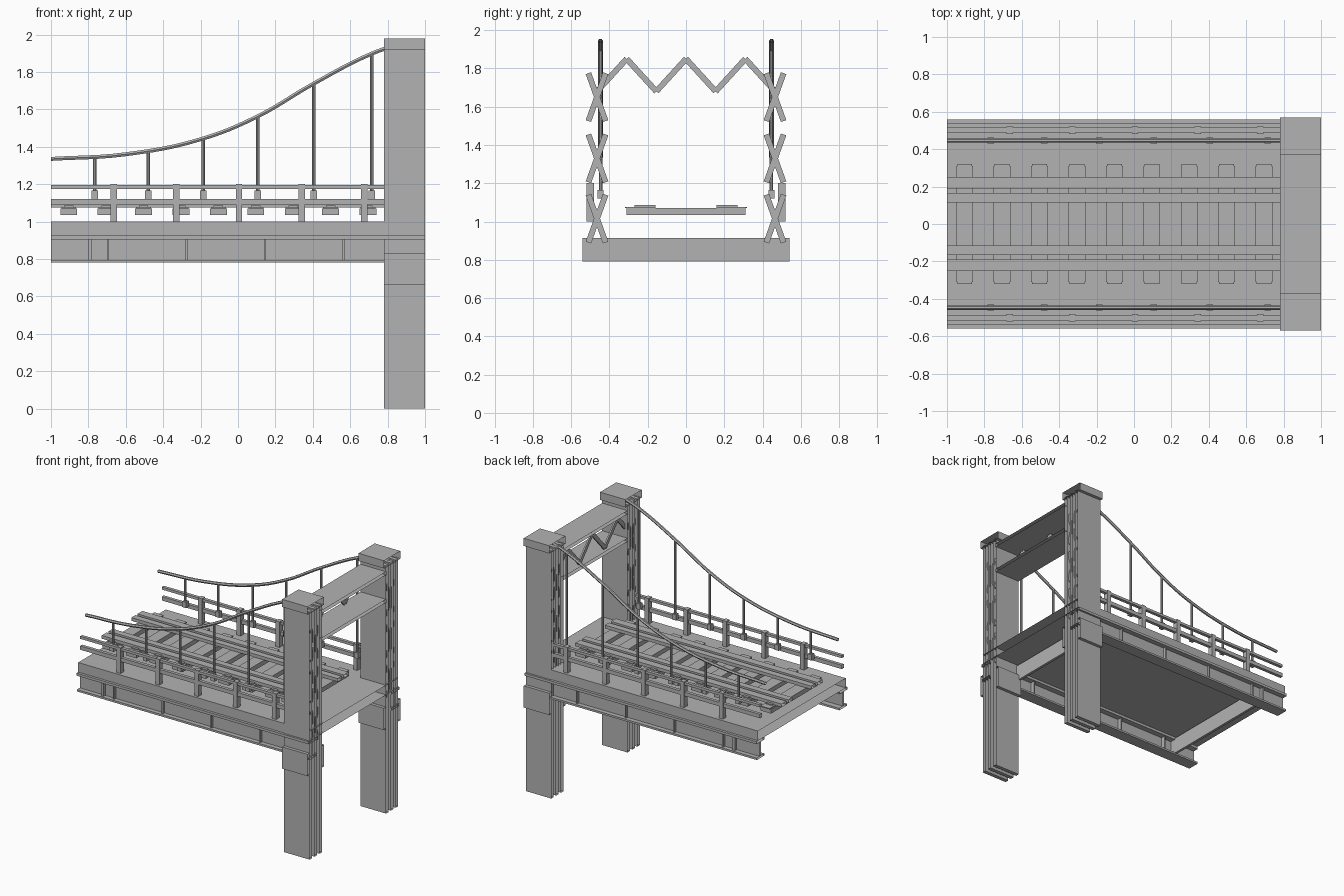
import bpy
import bmesh
from mathutils import Matrix, Vector

old = bpy.data.objects.get("Cube")
if old:
    bpy.data.objects.remove(old, do_unlink=True)

steel = bpy.data.materials.new("steel_grey")
steel.use_nodes = True
GREY = (0.45, 0.45, 0.45, 1)
steel.diffuse_color = GREY
steel.node_tree.nodes["Principled BSDF"].inputs["Base Color"].default_value = GREY


def add_box(bm, x, y, z, open_ends=False):
    """Box from (low, high) ranges; open_ends leaves out the faces across x."""
    size = Vector((x[1] - x[0], y[1] - y[0], z[1] - z[0]))
    mid = Vector((x[0] + x[1], y[0] + y[1], z[0] + z[1])) / 2
    mat = Matrix.Translation(mid) @ Matrix.Diagonal((*size, 1))
    verts = bmesh.ops.create_cube(bm, size=1, matrix=mat)["verts"]
    if open_ends:
        faces = {f for v in verts for f in v.link_faces}
        ends = [f for f in faces if abs(f.normal.x) > 0.9]
        bmesh.ops.delete(bm, geom=ends, context="FACES_ONLY")


def add_bar(bm, x, a, b, width, depth=0.012):
    """Flat bar in a plane across x, between two (y, z) points."""
    a, b = Vector((x, *a)), Vector((x, *b))
    along = (b - a).normalized()
    side = Vector((1, 0, 0)).cross(along)
    rot = Matrix((Vector((1, 0, 0)), side, along)).transposed().to_4x4()
    mat = Matrix.Translation((a + b) / 2) @ rot
    mat = mat @ Matrix.Diagonal((depth, width, (b - a).length, 1))
    bmesh.ops.create_cube(bm, size=1, matrix=mat)


def finish(name, bm, mirror=False):
    mesh = bpy.data.meshes.new(name)
    bm.to_mesh(mesh)
    bm.free()
    mesh.materials.append(steel)
    obj = bpy.data.objects.new(name, mesh)
    bpy.context.collection.objects.link(obj)
    if mirror:
        mod = obj.modifiers.new("other_side", "MIRROR")
        mod.use_axis = (False, True, False)
        mod.use_mirror_merge = False
    return obj


def part(name, boxes, open_ends=False, mirror=True):
    bm = bmesh.new()
    for box in boxes:
        add_box(bm, *box, open_ends)
    return finish(name, bm, mirror)


FULL = (-1, 1)
SPAN = (-1, 0.78)
TOWER = (0.78, 1)

# Deck slab and side girders
part("deck_slab", [(FULL, (-0.54, 0.54), (0.925, 1.0))], True, False)
part("girder", [
    (FULL, (0.46, 0.56), (0.905, 0.925)),
    (FULL, (0.505, 0.52), (0.795, 0.905)),
    (FULL, (0.46, 0.555), (0.78, 0.795)),
], True)
part("girder_stiffener",
     [((x, x + 0.01), (0.47, 0.54), (0.795, 0.905)) for x in (-0.7, -0.28, 0.14, 0.56)])
part("floor_beam",
     [((x, x + 0.02), (-0.54, 0.54), (0.79, 0.915)) for x in (-0.8, 0.78)], mirror=False)

# Towers made of parallel plates, with collar and cap
part("tower_plates",
     [(TOWER, (y, y + 0.03), (0, 1.93)) for y in (0.395, 0.455, 0.515)], True)
part("tower_collar",
     [(TOWER, (y, y + 0.025), (0.66, 0.83)) for y in (0.37, 0.545)], True)
part("tower_cap", [(TOWER, (0.37, 0.57), (1.92, 1.98))], True)

# Crossed lacing on the towers
bm = bmesh.new()
for x in (0.8, 0.98):
    for z in (1.015, 1.33, 1.65):
        for s in (-1, 1):
            add_bar(bm, x, (0.465 - 0.045 * s, z - 0.125), (0.465 + 0.045 * s, z + 0.125), 0.03)
finish("tower_lacing", bm, True)

# Portal beam between the towers, with zigzag bracing
part("portal_beam",
     [(TOWER, (-0.4, 0.4), (z, z + 0.025)) for z in (1.645, 1.86)], True, False)
bm = bmesh.new()
points = [(i * 0.155, 1.85 if i % 2 == 0 else 1.68) for i in range(-3, 4)]
zigzag = [(y, z) for y, z in points]
for a, b in zip(zigzag, zigzag[1:]):
    add_bar(bm, 0.81, a, b, 0.03)
finish("portal_zigzag", bm)

# Railway track
ties = [-0.905 + 0.2 * i for i in range(9)]
part("cross_tie",
     [((x - 0.045, x + 0.045), (-0.31, 0.31), (1.035, 1.07)) for x in ties], mirror=False)
part("tie_plate",
     [((x - 0.04, x + 0.04), (0.16, 0.32), (1.07, 1.077)) for x in ties])
part("rail_clip",
     [((x - 0.025, x + 0.025), (0.16, 0.27), (1.077, 1.085)) for x in ties])
part("running_rail", [
    (SPAN, (0.19, 0.25), (1.075, 1.1)),
    (SPAN, (0.115, 0.165), (1.075, 1.1)),
], True)

# Side railing
part("railing_post",
     [((x - 0.017, x + 0.017), (0.48, 0.52), (1.0, 1.2)) for x in (-0.665, -0.33, 0.005, 0.34, 0.675)])
part("railing_bar", [
    (SPAN, (0.49, 0.515), (1.175, 1.195)),
    (SPAN, (0.49, 0.515), (1.09, 1.12)),
], True)

# Main cables
path = [(-1, 1.335), (-0.6, 1.36), (-0.2, 1.44), (0.1, 1.56),
        (0.4, 1.735), (0.72, 1.9), (0.85, 1.945)]
for side, y in (("left", 0.447), ("right", -0.447)):
    curve = bpy.data.curves.new("cable_" + side, "CURVE")
    curve.dimensions = "3D"
    curve.bevel_depth = 0.012
    curve.bevel_resolution = 1
    curve.resolution_u = 6
    spline = curve.splines.new("BEZIER")
    spline.bezier_points.add(len(path) - 1)
    for p, (x, z) in zip(spline.bezier_points, path):
        p.co = (x, y, z)
        p.handle_left_type = p.handle_right_type = "AUTO"
    curve.materials.append(steel)
    cable = bpy.data.objects.new("main_cable_" + side, curve)
    bpy.context.collection.objects.link(cable)
    bpy.ops.object.select_all(action="DESELECT")
    cable.select_set(True)
    bpy.context.view_layer.objects.active = cable
    bpy.ops.object.convert(target="MESH")
    bpy.ops.object.shade_smooth_by_angle()

# Hangers with end sockets
hangers = [(-0.765, 1.345), (-0.48, 1.375), (-0.185, 1.445),
           (0.105, 1.562), (0.405, 1.738), (0.715, 1.897)]
bm = bmesh.new()
for x, top in hangers:
    mat = Matrix.Translation((x, 0.445, (top + 1.13) / 2))
    bmesh.ops.create_cone(bm, cap_ends=True, segments=8, radius1=0.009, radius2=0.009,
                          depth=top - 1.13, matrix=mat)
finish("hanger", bm, True)
part("hanger_socket",
     [((x - 0.017, x + 0.017), (0.43, 0.463), (1.12, 1.165)) for x, top in hangers])
